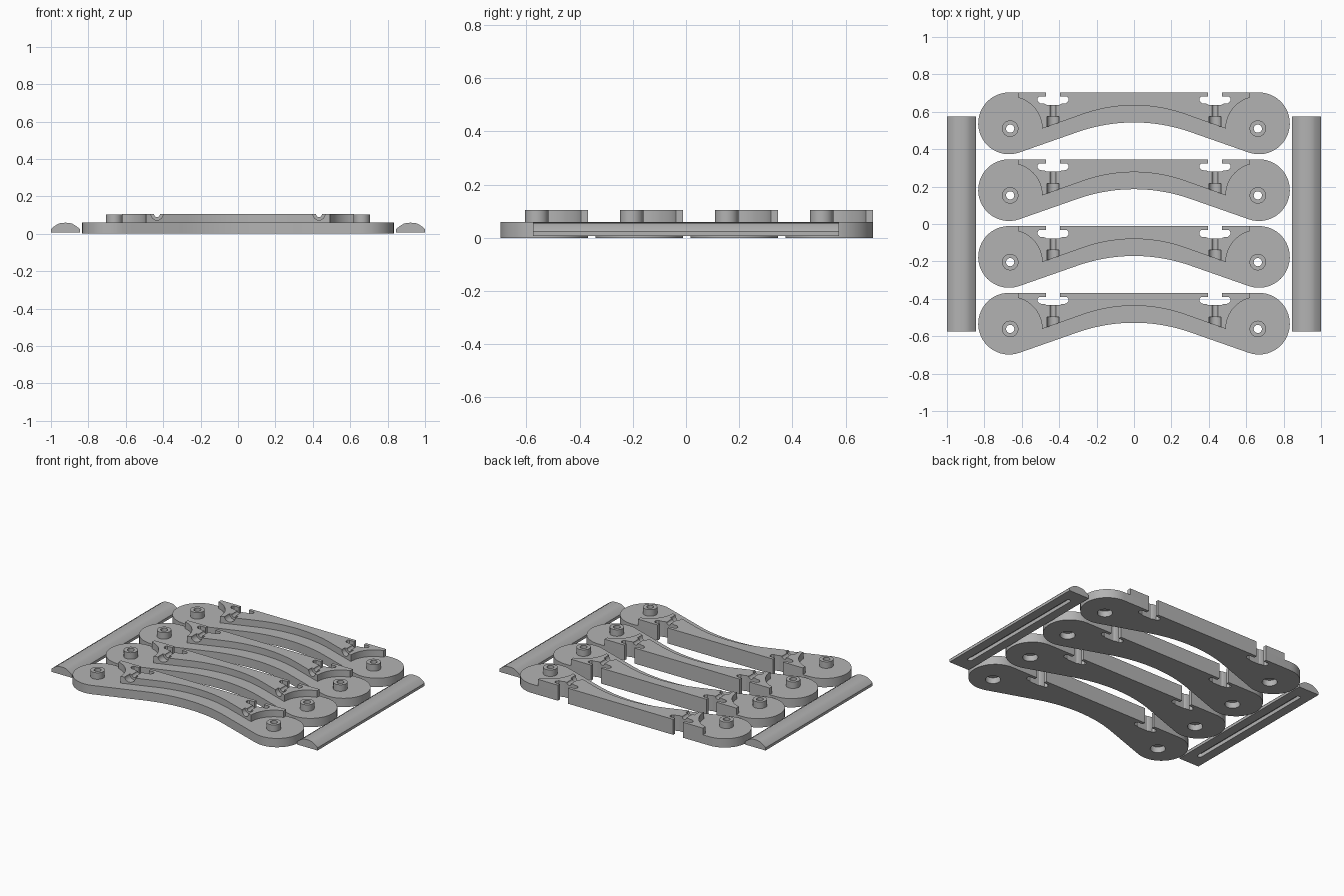
import bpy, bmesh, math
from math import sin, cos, radians, sqrt

if "Cube" in bpy.data.objects:
    bpy.data.objects.remove(bpy.data.objects["Cube"])

gray = bpy.data.materials.new("plain gray")
gray.diffuse_color = (0.45, 0.45, 0.45, 1)
gray.use_nodes = True
gray.node_tree.nodes["Principled BSDF"].inputs["Base Color"].default_value = gray.diffuse_color


def prism(name, pts, lo, hi, axis="Z"):
    """Extrude a 2D outline along z, or an (x, z) outline along y."""
    bm = bmesh.new()
    put = (lambda a, b, c: (a, b, c)) if axis == "Z" else (lambda a, b, c: (a, c, b))
    f = bm.faces.new([bm.verts.new(put(a, b, lo)) for a, b in pts])
    r = bmesh.ops.extrude_face_region(bm, geom=[f])
    d = put(0, 0, hi - lo)
    bmesh.ops.translate(bm, vec=d, verts=[v for v in r["geom"] if isinstance(v, bmesh.types.BMVert)])
    bmesh.ops.recalc_face_normals(bm, faces=bm.faces)
    me = bpy.data.meshes.new(name)
    bm.to_mesh(me)
    bm.free()
    me.materials.append(gray)
    ob = bpy.data.objects.new(name, me)
    bpy.context.collection.objects.link(ob)
    return ob


def arc(cx, cy, r, a0, a1, n):
    return [(cx + r * cos(radians(a0 + (a1 - a0) * i / n)),
             cy + r * sin(radians(a0 + (a1 - a0) * i / n))) for i in range(n + 1)]


def circle(cx, cy, r, n=32):
    return arc(cx, cy, r, 0, 360, n)[:-1]


def mirrored(half):
    """Close a left-half outline with its mirror image."""
    return half + [(-x, y) for x, y in reversed(half) if abs(x) > 1e-5]


def cut(ob, cutters):
    for c in cutters:
        c.hide_render = True
        m = ob.modifiers.new("cut", "BOOLEAN")
        m.operation, m.solver, m.object = "DIFFERENCE", "EXACT", c
    dg = bpy.context.evaluated_depsgraph_get()
    me = bpy.data.meshes.new_from_object(ob.evaluated_get(dg))
    ob.modifiers.clear()
    ob.data = me


def smooth(ob):
    bpy.ops.object.select_all(action="DESELECT")
    ob.select_set(True)
    bpy.context.view_layer.objects.active = ob
    bpy.ops.object.shade_smooth_by_angle(angle=radians(30))


# Link dimensions, measured from the line through the two pins
PIN, TOP, LEAN = 0.662, 0.193, 19
BASE, HIGH = 0.06, 0.105
R_ARCH, ARCH = 0.91, 0.033

# Base plate: round ends, flat back, arched front
half = arc(-0.668, 0.028, 0.165, 90, 270 + LEAN, 28)
half += arc(0, ARCH - R_ARCH, R_ARCH, 90 + LEAN, 90, 12)
plate = prism("link_plate", mirrored(half), 0, BASE)

# Raised rib: follows the arch, scooped out round the pins
r = 0.171
rib_half = [(-0.62, TOP)]
rib_half += arc(-PIN, 0, r, math.degrees(math.acos((PIN - 0.62) / r)), 0, 14)
rib_half += arc(0, ARCH + 0.091 - 0.82, 0.82, 90 + LEAN, 90, 12)
rib = prism("link_rib", mirrored(rib_half), BASE, HIGH)

# Pins standing on the ends
pins = [prism("link_pin", circle(s * PIN, 0, 0.044), BASE, 0.104) for s in (-1, 1)]

# Cutters: T slots, bolt channels, pin holes and sockets
slots, channels, holes, sockets = [], [], [], []
for s in (-1, 1):
    c = s * 0.433
    t = [(0.037, TOP + 0.02), (0.037, TOP - 0.022), (0.074, TOP - 0.022), (0.083, TOP - 0.032),
         (0.083, TOP - 0.045), (0.07, TOP - 0.058), (0.045, TOP - 0.06), (0.035, TOP - 0.066)]
    slots.append(prism("slot_cutter", [(c + x, y) for x, y in t] +
                       [(c - x, y) for x, y in reversed(t)], -0.05, 0.2))
    channels.append(prism("channel_cutter", circle(c, HIGH, 0.032, 24), -0.06, 0.064, "Y"))
    channels.append(prism("channel_cutter", circle(c, HIGH, 0.016, 24), 0.05, 0.15, "Y"))
    holes.append(prism("hole_cutter", circle(s * PIN, 0, 0.022, 24), -0.05, 0.2))
    sockets.append(prism("socket_cutter", circle(s * PIN, 0, 0.047), -0.05, 0.04))

cut(plate, slots + sockets + holes)
cut(rib, slots + channels)
for p, h in zip(pins, holes):
    cut(p, [h])

# Four identical links in a row
for ob in [plate, rib] + pins:
    smooth(ob)
    for i in range(4):
        o = ob if i == 0 else ob.copy()
        if i:
            bpy.context.collection.objects.link(o)
        o.location.y = -0.561 + 0.357 * i

# Side rails: domed bars with a groove underneath
for s in (-1, 1):
    dome = [(-0.077, 0.006), (-0.077, 0.024), (-0.070, 0.032), (-0.045, 0.049),
            (-0.034, 0.055), (-0.018, 0.058), (0, 0.059)]
    rail = prism("side_rail", [(s * 0.923 + x, z) for x, z in mirrored(dome)], -0.575, 0.575, "Y")
    x = s * 0.923
    groove = prism("groove_cutter", arc(x, 0.47, 0.015, 0, 180, 8) + arc(x, -0.47, 0.015, 180, 360, 8),
                   -0.02, 0.03)
    cut(rail, [groove])
    smooth(rail)
    bpy.data.objects.remove(groove)

for c in slots + channels + holes + sockets:
    bpy.data.objects.remove(c)
